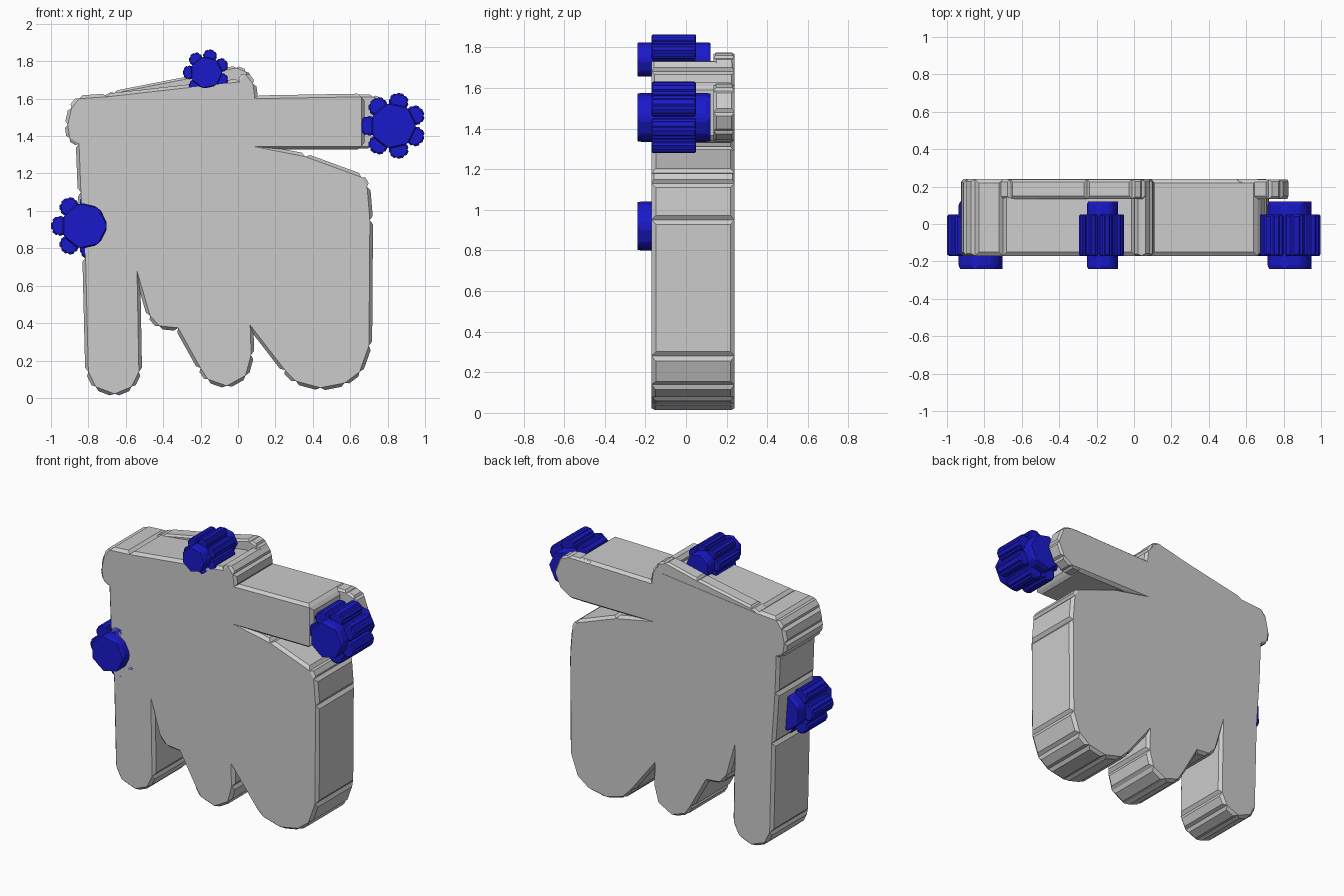
import bpy, bmesh, math

if "Cube" in bpy.data.objects:
    bpy.data.objects.remove(bpy.data.objects["Cube"])


def add_prism(bm, outline, y0, y1, border=0.03, bulge=0.017):
    """Extrude an (x, z) outline along y; each side gets a raised, chamfered panel."""
    front = [bm.verts.new((x, y0, z)) for x, z in outline]
    back = [bm.verts.new((x, y1, z)) for x, z in outline]
    n = len(outline)
    sides = [bm.faces.new((front[i], front[(i + 1) % n], back[(i + 1) % n], back[i]))
             for i in range(n)]
    caps = [bm.faces.new(front), bm.faces.new(back[::-1])]
    bmesh.ops.recalc_face_normals(bm, faces=sides + caps)
    for i, f in enumerate(sides):
        (ax, az), (bx, bz) = outline[i], outline[(i + 1) % n]
        t = min(border, 0.28 * math.hypot(bx - ax, bz - az))
        bmesh.ops.inset_individual(bm, faces=[f], thickness=t, depth=bulge)


def make(name, prisms, mat=None):
    bm = bmesh.new()
    for p in prisms:
        add_prism(bm, *p)
    me = bpy.data.meshes.new(name)
    bm.to_mesh(me)
    bm.free()
    ob = bpy.data.objects.new(name, me)
    bpy.context.collection.objects.link(ob)
    if mat:
        me.materials.append(mat)
    return ob


# Main slab: shoulder, peak, arm, rounded flank and three drooping lobes
body = [
    (-0.91, 1.46), (-0.89, 1.55), (-0.85, 1.60), (-0.70, 1.61), (0.01, 1.69),
    (0.04, 1.73), (0.08, 1.68), (0.09, 1.60), (0.66, 1.61), (0.66, 1.345),
    (0.08, 1.345), (0.36, 1.29), (0.66, 1.18), (0.69, 1.13), (0.705, 0.95),
    (0.70, 0.28), (0.65, 0.14), (0.57, 0.08), (0.44, 0.055), (0.31, 0.09),
    (0.25, 0.15), (0.065, 0.39), (0.07, 0.23), (0.04, 0.12), (-0.06, 0.065),
    (-0.16, 0.10), (-0.20, 0.16), (-0.32, 0.375), (-0.42, 0.385), (-0.47, 0.44),
    (-0.54, 0.68), (-0.53, 0.14), (-0.57, 0.06), (-0.66, 0.022), (-0.76, 0.06),
    (-0.80, 0.14), (-0.815, 0.75), (-0.84, 1.10), (-0.85, 1.36), (-0.90, 1.39),
]
make("body", [(body, -0.17, 0.24)])

# Thin back pieces that show behind the blossoms
crest = [(-0.72, 1.60), (-0.66, 1.63), (-0.25, 1.71), (-0.01, 1.765), (0.04, 1.745),
         (0.08, 1.68), (0.08, 1.55), (-0.70, 1.55)]
make("crest", [(crest, 0.135, 0.239, 0.02, 0.012)])
arm_tip = [(0.55, 1.61), (0.72, 1.61), (0.78, 1.585), (0.82, 1.48), (0.78, 1.39),
           (0.71, 1.345), (0.55, 1.345)]
make("arm_tip", [(arm_tip, 0.135, 0.239, 0.02, 0.012)])

blue = bpy.data.materials.new("blue")
blue.diffuse_color = (0.01, 0.01, 0.6, 1)
blue.use_nodes = True
blue.node_tree.nodes["Principled BSDF"].inputs["Base Color"].default_value = blue.diffuse_color


def blossom(name, cx, cz, s):
    """Seven-sided core with a shorter petal on each of its sides."""
    step = math.tau / 7
    core = [(cx + 0.12 * s * math.cos(i * step), cz + 0.12 * s * math.sin(i * step))
            for i in range(7)]
    parts = [(core, -0.24, 0.12, 0.03, 0.008 * s)]
    petal = [(0.06, -0.03), (0.105, -0.036), (0.14, -0.046), (0.168, -0.022),
             (0.168, 0.022), (0.14, 0.046), (0.105, 0.036), (0.06, 0.03)]
    for k in range(7):
        a = math.pi + k * step
        c, d = math.cos(a) * s, math.sin(a) * s
        pts = [(cx + r * c - w * d, cz + r * d + w * c) for r, w in petal]
        parts.append((pts, -0.17, 0.05, 0.025, 0.01 * s))
    make(name, parts, blue)


blossom("arm_blossom", 0.83, 1.455, 1.0)
blossom("top_blossom", -0.17, 1.74, 0.7)
blossom("side_blossom", -0.822, 0.92, 1.0)
